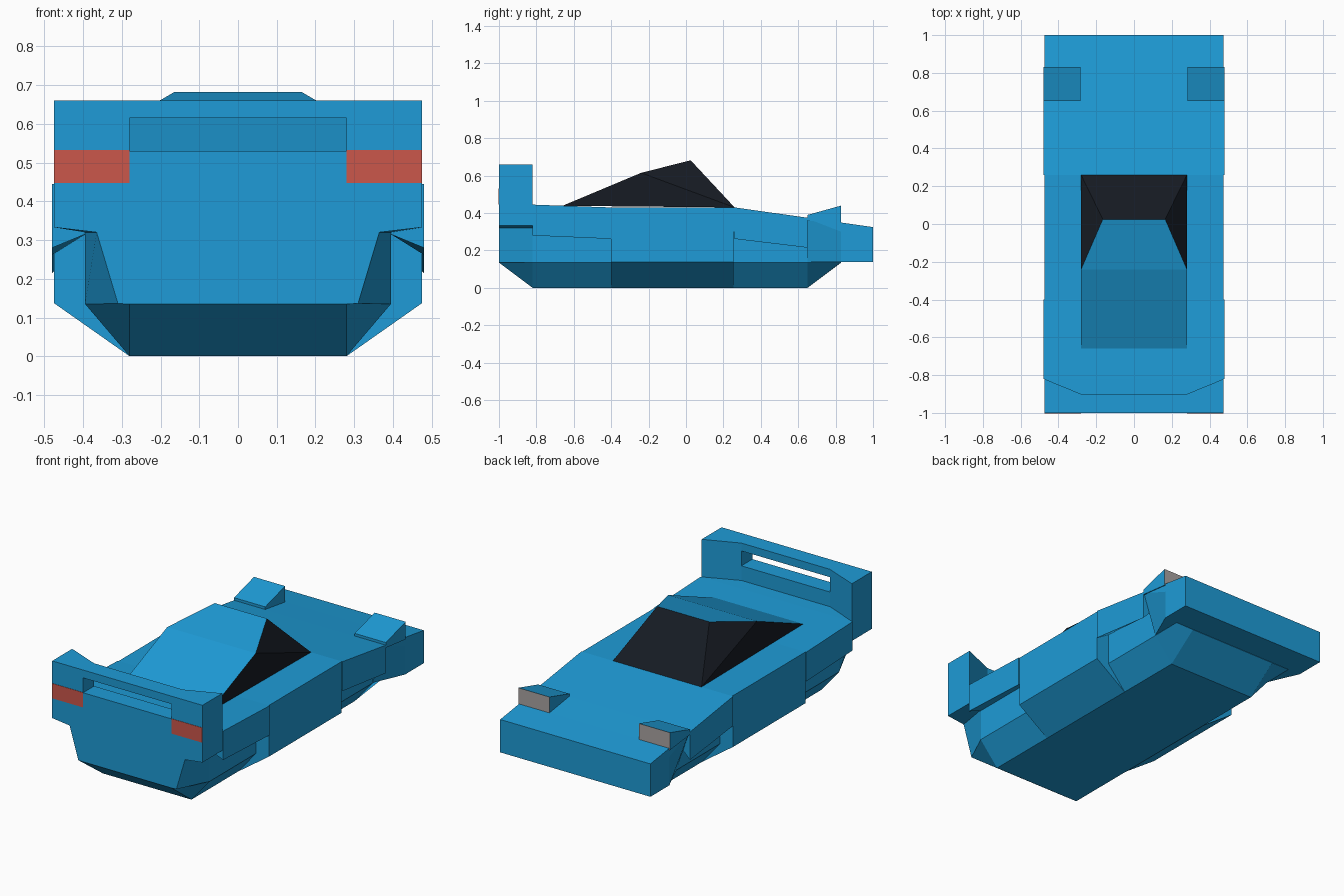
import bpy, bmesh

if "Cube" in bpy.data.objects:
    bpy.data.objects.remove(bpy.data.objects["Cube"])


def material(name, rgb):
    m = bpy.data.materials.new(name)
    m.diffuse_color = (*rgb, 1)
    m.use_nodes = True
    m.node_tree.nodes["Principled BSDF"].inputs["Base Color"].default_value = m.diffuse_color
    return m


BLUE = material("blue_paint", (0.013, 0.33, 0.68))
GLASS = material("dark_glass", (0.008, 0.011, 0.017))
RED = material("tail_red", (0.6, 0.095, 0.07))
GREY = material("lamp_grey", (0.4, 0.37, 0.36))


def build(name, verts, faces, mats, slots=None):
    me = bpy.data.meshes.new(name)
    me.from_pydata(verts, [], faces)
    for m in mats:
        me.materials.append(m)
    for i, s in enumerate(slots or []):
        me.polygons[i].material_index = s
    bm = bmesh.new()
    bm.from_mesh(me)
    bmesh.ops.recalc_face_normals(bm, faces=bm.faces)
    bm.to_mesh(me)
    bm.free()
    ob = bpy.data.objects.new(name, me)
    bpy.context.collection.objects.link(ob)
    return ob


def skin(name, rings, mat):
    """Join matching closed rings of points and cap both ends."""
    n = len(rings[0])
    verts = [p for r in rings for p in r]
    faces = [list(range(n)), list(range(len(verts) - n, len(verts)))]
    for k in range(len(rings) - 1):
        for i in range(n):
            j = (i + 1) % n
            faces.append([k * n + i, k * n + j, (k + 1) * n + j, (k + 1) * n + i])
    return build(name, verts, faces, [mat])


def loft(name, stations):
    """Stations are (y, right half profile from bottom to top), mirrored in x."""
    rings = [[(x, y, z) for x, z in h] + [(-x, y, z) for x, z in reversed(h)]
             for y, h in stations]
    return skin(name, rings, BLUE)


def prism(name, outline, z0, z1, mat=BLUE):
    return skin(name, [[(x, y, z) for x, y in outline] for z in (z0, z1)], mat)


# Narrow lower hull that forms the inner walls of the wheel bays
loft("hull_core", [
    (-1.0, [(.28, .135), (.31, .136), (.365, .32)]),
    (-.82, [(.28, 0), (.395, .135), (.395, .32)]),
    (.65, [(.28, 0), (.395, .135), (.395, .32)]),
    (.83, [(.28, .135), (.395, .137), (.395, .32)]),
])

# Upper deck with rear and front wheel covers
loft("upper_deck", [
    (-1.0, [(.365, .32), (.475, .333), (.475, .448)]),
    (-.82, [(.395, .32), (.475, .333), (.475, .445)]),
    (-.82, [(.395, .315), (.48, .28), (.48, .445)]),
    (-.40, [(.395, .315), (.48, .262), (.48, .43)]),
    (-.40, [(.395, .315), (.474, .3), (.474, .43)]),
    (.26, [(.395, .315), (.474, .3), (.474, .43)]),
    (.26, [(.395, .315), (.48, .262), (.48, .43)]),
    (.65, [(.395, .30), (.48, .215), (.48, .375)]),
])

# Full height door section with sloped sills
loft("door_section", [(y, [(.28, 0), (.475, .137), (.475, .43)]) for y in (-.40, .255)])

# Nose that flares to full width
loft("nose", [
    (.65, [(.395, .137), (.475, .37), (.475, .375)]),
    (.83, [(.475, .137), (.475, .30), (.475, .349)]),
    (1.0, [(.475, .137), (.475, .28), (.475, .325)]),
])

# Cabin: blue roof and rear slope, dark windscreen and side windows
half = [(.28, .26, .43), (.165, .025, .682), (.28, -.24, .615), (.28, -.66, .439)]
verts = half + [(-x, y, z) for x, y, z in half]
build("cabin", verts,
      [[0, 1, 5, 4], [0, 1, 2], [0, 2, 3], [4, 5, 6], [4, 6, 7],
       [1, 2, 6, 5], [2, 3, 7, 6], [0, 3, 7, 4]],
      [BLUE, GLASS], [1, 1, 1, 1, 1, 0, 0, 0])

# Rear wing: lower wall, end posts and top bar around an open slot
wing = [(-.475, -1), (.475, -1), (.475, -.82), (.28, -.9), (-.28, -.9), (-.475, -.82)]
prism("wing_wall", wing, .44, .53)
prism("wing_top_bar", wing, .615, .66)

for side, s in (("right", 1), ("left", -1)):
    prism("wing_post_" + side,
          [(s * .28, -1), (s * .475, -1), (s * .475, -.82), (s * .28, -.9)], .53, .615)
    # Tail light panel
    prism("tail_light_" + side,
          [(s * .28, -1.002), (s * .475, -1.002), (s * .475, -.998), (s * .28, -.998)],
          .447, .532, RED)
    # Raised headlight pod with grey lamp face
    prof = [(.65, .36), (.65, .39), (.83, .44), (.83, .34)]
    pod = [(s * x, y, z) for x in (.283, .48) for y, z in prof]
    build("headlight_pod_" + side, pod,
          [[0, 1, 2, 3], [4, 5, 6, 7], [0, 1, 5, 4], [1, 2, 6, 5], [2, 3, 7, 6], [3, 0, 4, 7]],
          [BLUE, GREY], [0, 0, 0, 0, 1, 0])
